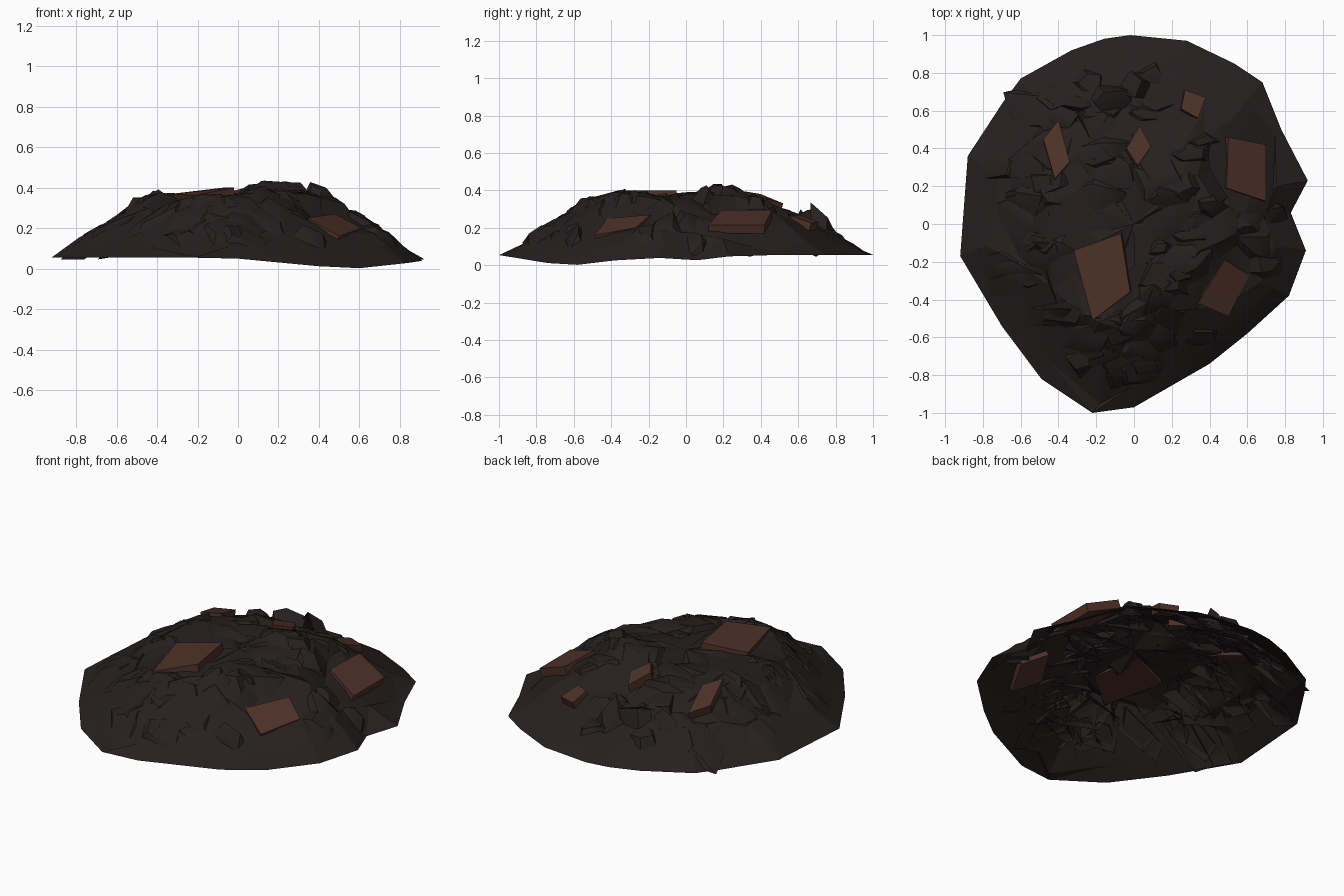
import bpy, bmesh, math, random
from mathutils import Vector, noise

if "Cube" in bpy.data.objects:
    bpy.data.objects.remove(bpy.data.objects["Cube"])

random.seed(11)

OUTLINE = [(-.02, 1), (.28, .97), (.53, .85), (.68, .75), (.78, .5), (.92, .23), (.83, .06),
           (.91, -.14), (.82, -.38), (.6, -.58), (.4, -.74), (0, -.97), (-.22, -1), (-.49, -.82),
           (-.7, -.54), (-.92, -.17), (-.88, .36), (-.69, .65), (-.6, .77), (-.33, .92), (-.16, .98)]
# Skyline seen from the front, from the right, and the radial fall-off
SKY_X = [(-.92, .06), (-.8, .16), (-.68, .19), (-.57, .25), (-.52, .34), (-.42, .385), (-.3, .36), (-.05, .36),
         (.05, .41), (.22, .44), (.37, .43), (.5, .36), (.58, .27), (.75, .2), (.85, .1), (.92, .04)]
SKY_Y = [(-1, .06), (-.87, .15), (-.75, .25), (-.62, .35), (-.4, .37), (-.05, .37), (.02, .37), (.17, .44),
         (.4, .39), (.5, .29), (.6, .27), (.76, .2), (.84, .15), (.92, .1), (1, .05)]
FALL = [(0, .44), (.35, .42), (.55, .355), (.65, .28), (.75, .22), (.87, .15), (1, .04)]
# Top faces of the bricks
BRICKS = {
    "large_brick": ([(-.32, -.14, .37), (-.07, -.05, .4), (-.02, -.36, .4), (-.22, -.51, .36)], .05),
    "right_brick": ([(.5, .46, .295), (.7, .42, .215), (.7, .12, .215), (.49, .19, .295)], .05),
    "front_brick": ([(.48, -.19, .27), (.61, -.27, .2), (.5, -.49, .16), (.34, -.42, .25)], .04),
    "left_brick": ([(-.48, .45, .315), (-.4, .55, .285), (-.34, .33, .36), (-.42, .24, .385)], .05),
    "middle_brick": ([(-.04, .4, .38), (.03, .52, .33), (.09, .41, .36), (.02, .31, .395)], .05),
    "back_brick": ([(.27, .71, .23), (.38, .67, .225), (.34, .56, .265), (.25, .61, .27)], .05)}


def frame(corners):
    up = [Vector(c) for c in corners]
    nor = (up[2] - up[0]).cross(up[3] - up[1]).normalized()
    return up, nor if nor.z > 0 else -nor


def interp(table, v):
    if v <= table[0][0]:
        return table[0][1]
    for (a, za), (b, zb) in zip(table, table[1:]):
        if v <= b:
            return za + (zb - za) * (v - a) / (b - a)
    return table[-1][1]


def base(x, y):
    return (.055 - .054 * math.exp(-((x - .55) ** 2 + (y + .6) ** 2) / .2)
            - .025 * math.exp(-((x - .85) ** 2 + (y - .05) ** 2) / .03))


def radial(x, y):
    """Fraction of the way from the centre to the outline."""
    for a, b in zip(OUTLINE, OUTLINE[1:] + OUTLINE[:1]):
        area = a[0] * b[1] - a[1] * b[0]
        u, v = (x * b[1] - y * b[0]) / area, (a[0] * y - a[1] * x) / area
        if u >= 0 and v >= 0:
            return u + v
    return 0


def height(x, y):
    t = radial(x, y)
    h = min(interp(SKY_X, x), interp(SKY_Y, y), interp(FALL, t))
    h += noise.noise(Vector((x * 5, y * 5, 3))) * .04 * max(0, min(1, (1 - t) * 4)) - .01
    for corners, thick in BRICKS.values():          # keep the bricks uncovered
        up, nor = frame(corners)
        mid = sum(up, Vector()) / 4
        reach = max((c - mid).xy.length for c in up)
        if (Vector((x, y)) - mid.xy).length < reach * 1.1:
            h = min(h, mid.z - (nor.x * (x - mid.x) + nor.y * (y - mid.y)) / nor.z - .022)
    return max(base(x, y) + .01, h)


def material(name, rgb):
    m = bpy.data.materials.new(name)
    m.diffuse_color = (*rgb, 1)
    m.use_nodes = True
    m.node_tree.nodes["Principled BSDF"].inputs["Base Color"].default_value = m.diffuse_color
    return m


def finish(bm, name, mat, angle=None):
    me = bpy.data.meshes.new(name)
    bm.to_mesh(me)
    bm.free()
    ob = bpy.data.objects.new(name, me)
    bpy.context.collection.objects.link(ob)
    me.materials.append(mat)
    if angle:
        bpy.ops.object.select_all(action='DESELECT')
        ob.select_set(True)
        bpy.context.view_layer.objects.active = ob
        bpy.ops.object.shade_smooth_by_angle(angle=math.radians(angle))


DIRT = material("charred_earth", (.019, .0145, .0135))
BRICK = material("brick", (.075, .031, .021))

# Mound: open shell of concentric, strongly jittered rings
bm = bmesh.new()
n = len(OUTLINE)
rings = [[bm.verts.new((x, y, base(x, y))) for x, y in OUTLINE]]
for t in (.88, .77, .67, .57, .46, .34, .2):
    ring = []
    for x, y in OUTLINE:
        s = t + random.uniform(-.045, .045)
        x, y = x * s + random.uniform(-.03, .03), y * s + random.uniform(-.03, .03)
        ring.append(bm.verts.new((x, y, height(x, y) + random.uniform(-.02, .014))))
    rings.append(ring)
for lo, hi in zip(rings, rings[1:]):
    for i in range(n):
        j = (i + 1) % n
        a, b, c, d = lo[i], hi[i], hi[j], lo[j]
        tris = ((a, b, c), (a, c, d)) if random.random() < .5 else ((a, b, d), (b, c, d))
        for tri in tris:
            bm.faces.new(tri)
top = bm.verts.new((0, 0, height(0, 0)))
for i in range(n):
    bm.faces.new((rings[-1][i], top, rings[-1][(i + 1) % n]))
bm.normal_update()
bmesh.ops.reverse_faces(bm, faces=[f for f in bm.faces if f.normal.z < 0])
finish(bm, "mound", DIRT, 14)


# Rubble: broad broken slabs that follow the mound, mostly sunk into it
def clod(bm, x, y, r, lift):
    pts, turn, sides = [], random.uniform(0, 6.3), random.choice((4, 5, 5))
    squash = random.uniform(.5, .9)
    tilt = random.uniform(0, 6.3)
    for k in range(sides * 2):
        a = turn + (k + random.uniform(-.25, .25)) * 6.283 / sides
        low = k < sides
        d = r * (random.uniform(.9, 1.25) if low else random.uniform(.45, .9))
        px, py = x + d * math.cos(a), y + d * math.sin(a) * squash
        z = height(px, py) + (-.02 if low else lift * (.7 + .5 * math.cos(a - tilt)))
        pts.append(bm.verts.new((px, py, z)))
    res = bmesh.ops.convex_hull(bm, input=pts)
    junk = {v for v in res["geom_interior"] + res["geom_unused"] if isinstance(v, bmesh.types.BMVert)}
    bmesh.ops.delete(bm, geom=list(junk), context='VERTS')


bm = bmesh.new()
mids = [(sum(c[0] for c in q) / 4, sum(c[1] for c in q) / 4, max(math.dist(q[0][:2], q[2][:2]), .15) * .5)
        for q, _ in BRICKS.values()]
count = 0
while count < 75:
    x, y = random.uniform(-.8, .8), random.uniform(-.8, .8)
    r = random.uniform(.07, .19)
    if .15 < radial(x, y) < .84 and all(math.dist((x, y), m[:2]) > m[2] + r * .65 for m in mids):
        clod(bm, x, y, r, .018)
        count += 1
# Raised clods along the back and beside the right edge
for c in [(-.12, .66, .13, .085), (.0, .73, .1, .11), (-.3, .64, .1, .05), (-.24, .75, .09, .03),
          (.6, .02, .09, .03), (.36, -.6, .09, .02), (.75, .05, .07, .02)]:
    clod(bm, *c)
bm.normal_update()
bmesh.ops.delete(bm, geom=[f for f in bm.faces if f.normal.z < -.05], context='FACES')
finish(bm, "rubble", DIRT, 30)

# Bricks: each top face thickened downwards
for name, (corners, thick) in BRICKS.items():
    bm = bmesh.new()
    up, nor = frame(corners)
    hi = [bm.verts.new(c) for c in up]
    lo = [bm.verts.new(c - nor * thick) for c in up]
    bm.faces.new(hi)
    bm.faces.new(lo[::-1])
    for i in range(4):
        j = (i + 1) % 4
        bm.faces.new((hi[i], lo[i], lo[j], hi[j]))
    bmesh.ops.recalc_face_normals(bm, faces=bm.faces)
    finish(bm, name, BRICK)
